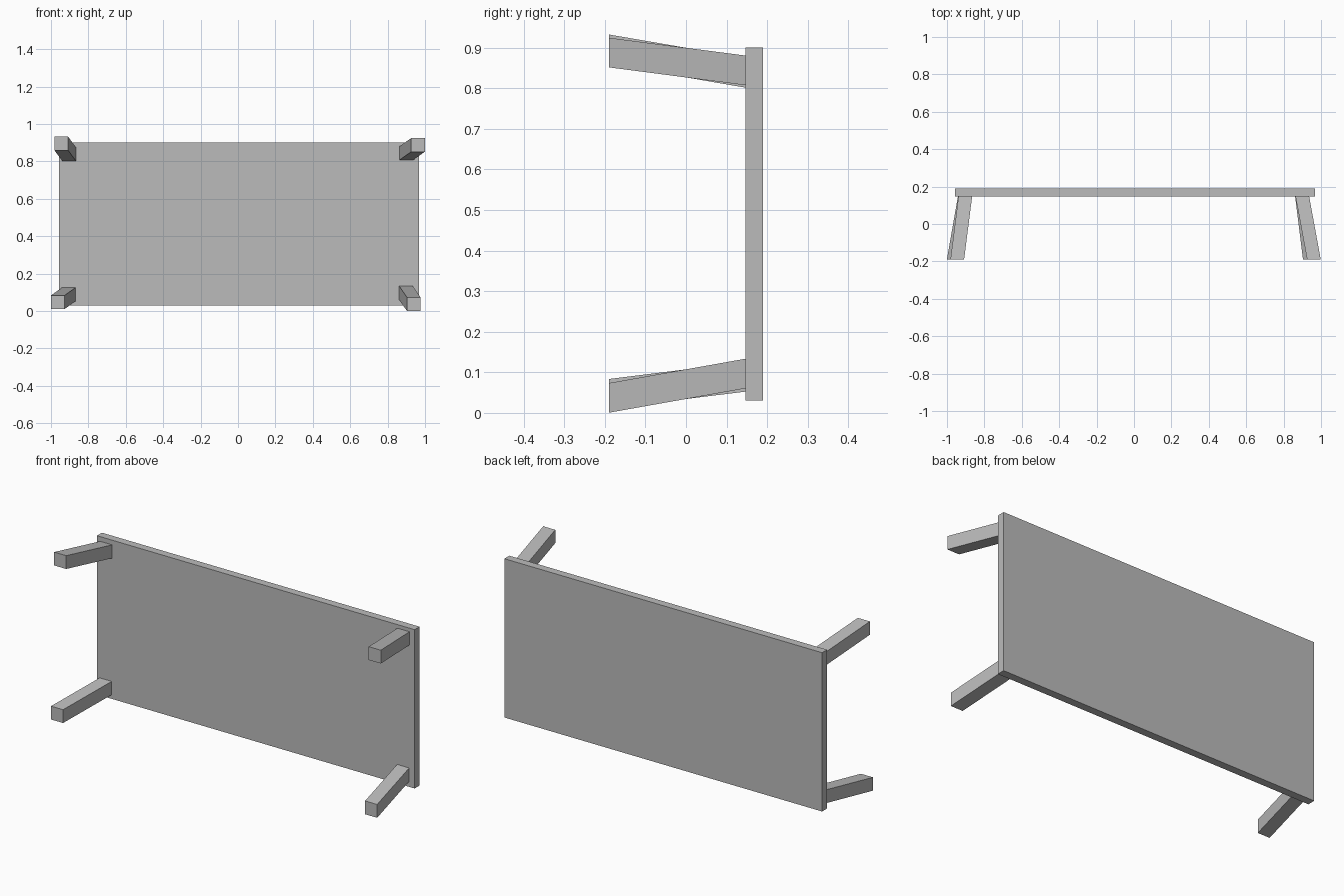
import bpy
import bmesh
from mathutils import Vector

cube = bpy.data.objects.get("Cube")
if cube:
    bpy.data.objects.remove(cube, do_unlink=True)

# One plain grey for the whole table
grey = bpy.data.materials.new("plain_grey")
grey.use_nodes = True
colour = (0.5, 0.5, 0.5, 1)
grey.diffuse_color = colour
grey.node_tree.nodes["Principled BSDF"].inputs["Base Color"].default_value = colour

FOOT_Y, UNDER_Y, TOP_Y = -0.19, 0.147, 0.19
LEG = 0.073


def sheared_box(name, near, far, width, height):
    """Box whose end faces, centred on near and far, both lie square to y."""
    bm = bmesh.new()
    bmesh.ops.create_cube(bm, size=1)
    for v in bm.verts:
        centre = Vector(near if v.co.y < 0 else far)
        v.co = centre + Vector((v.co.x * width, 0, v.co.z * height))
    bmesh.ops.recalc_face_normals(bm, faces=bm.faces)
    mesh = bpy.data.meshes.new(name)
    bm.to_mesh(mesh)
    bm.free()
    mesh.materials.append(grey)
    obj = bpy.data.objects.new(name, mesh)
    bpy.context.collection.objects.link(obj)


# Table top, standing on its long edge
sheared_box("table_top", (0.005, UNDER_Y, 0.465), (0.005, TOP_Y, 0.465), 1.926, 0.87)

# Splayed legs: foot centre and joint centre as (x, z)
legs = {
    "upper_right_leg": ((-0.945, 0.896), (-0.902, 0.838)),
    "upper_left_leg": ((0.962, 0.888), (0.900, 0.844)),
    "lower_right_leg": ((-0.964, 0.047), (-0.905, 0.089)),
    "lower_left_leg": ((0.940, 0.037), (0.898, 0.097)),
}
for name, ((fx, fz), (jx, jz)) in legs.items():
    sheared_box(name, (fx, FOOT_Y, fz), (jx, UNDER_Y, jz), LEG, LEG)
